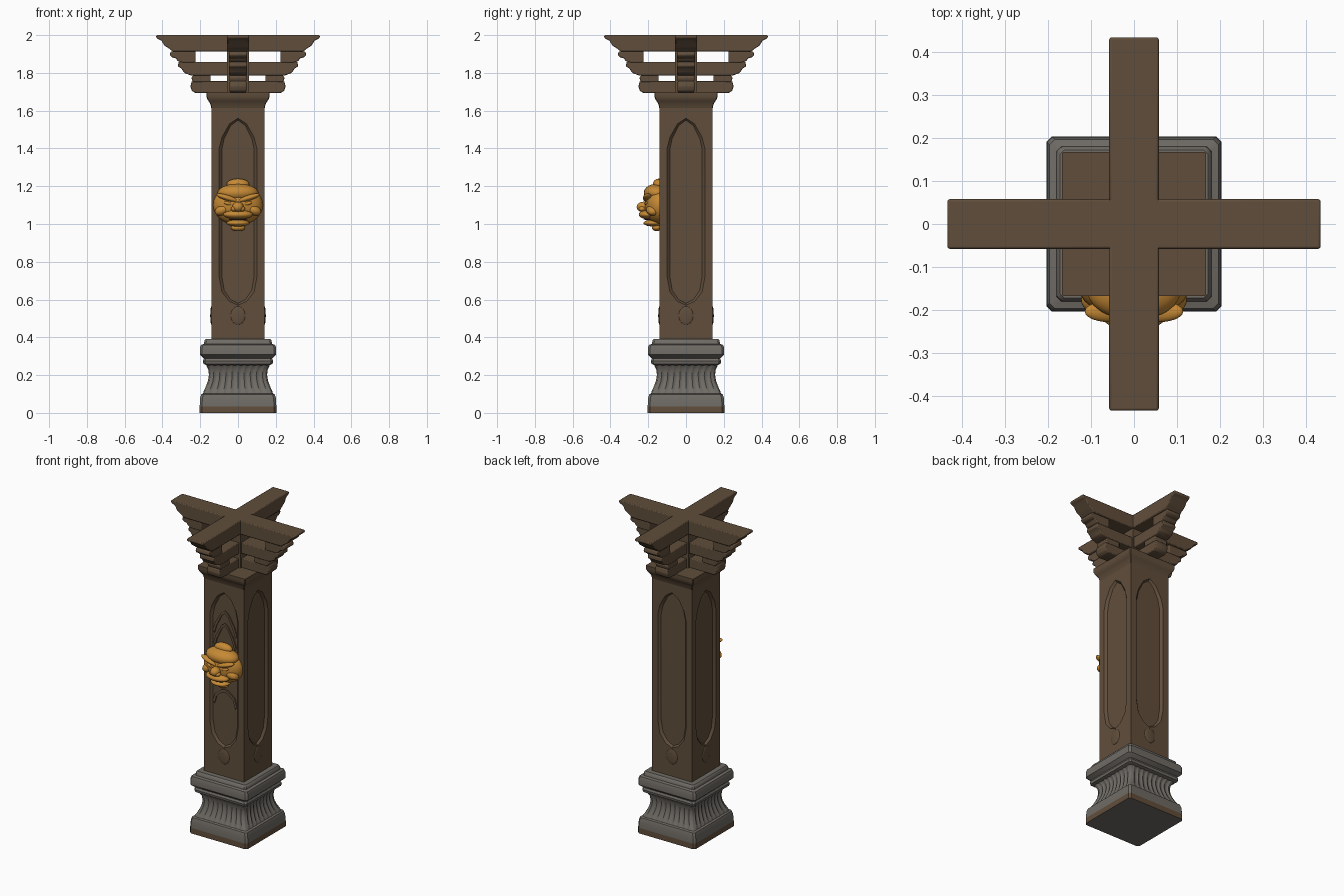
import bpy, bmesh, math
from mathutils import Matrix, Vector

cube = bpy.data.objects.get("Cube")
if cube:
    bpy.data.objects.remove(cube, do_unlink=True)


def material(name, rgb):
    m = bpy.data.materials.new(name)
    m.use_nodes = True
    m.diffuse_color = (*rgb, 1)
    m.node_tree.nodes["Principled BSDF"].inputs["Base Color"].default_value = (*rgb, 1)
    return m


WOOD = material("brown wood", (0.118, 0.076, 0.044))
STONE = material("grey stone", (0.16, 0.147, 0.13))
GOLD = material("gold", (0.56, 0.25, 0.035))


def finish(name, bm, mats, angle=35, bevel=0):
    bmesh.ops.remove_doubles(bm, verts=bm.verts, dist=0.0001)
    bmesh.ops.recalc_face_normals(bm, faces=bm.faces)
    mesh = bpy.data.meshes.new(name)
    bm.to_mesh(mesh)
    bm.free()
    ob = bpy.data.objects.new(name, mesh)
    bpy.context.collection.objects.link(ob)
    for m in mats:
        mesh.materials.append(m)
    if bevel:
        mod = ob.modifiers.new("soft edges", 'BEVEL')
        mod.width, mod.segments, mod.limit_method = bevel, 2, 'ANGLE'
    bpy.ops.object.select_all(action='DESELECT')
    ob.select_set(True)
    bpy.context.view_layer.objects.active = ob
    bpy.ops.object.shade_smooth_by_angle(angle=math.radians(angle))
    return ob


def quarter(k):
    return Matrix.Rotation(k * math.pi / 2, 4, 'Z')


def square_loft(bm, rings, n=1, ribs=0, corner=0.94):
    """Stack of square rings (half width, height, rib depth) with clipped corners."""
    loops = []
    for half, z, depth in rings:
        loop = []
        for k in range(4):
            for i in range(n + 1):
                t = corner * (2 * i / n - 1)
                out = half - depth * abs(math.sin(math.pi * ribs * i / n + math.pi / 2))
                loop.append(bm.verts.new(quarter(k) @ Vector((t * half, -out, z))))
        loops.append(loop)
    for a, b in zip(loops, loops[1:]):
        for i in range(len(a)):
            j = (i + 1) % len(a)
            bm.faces.new((a[i], a[j], b[j], b[i]))
    bm.faces.new(loops[0])
    bm.faces.new(loops[-1])


def prism(bm, outline, half, matrix):
    """Extrude an outline in x and z across the given half thickness."""
    sides = [[bm.verts.new(matrix @ Vector((x, y, z))) for x, z in outline] for y in (-half, half)]
    for s in sides:
        bm.faces.new(s)
    for i in range(len(outline)):
        j = (i + 1) % len(outline)
        bm.faces.new((sides[0][i], sides[0][j], sides[1][j], sides[1][i]))


def blob(bm, centre, size, tilt=0):
    m = Matrix.Translation(centre) @ Matrix.Rotation(tilt, 4, 'Y') @ Matrix.Diagonal((*size, 1))
    bmesh.ops.create_uvsphere(bm, u_segments=24, v_segments=14, radius=1, matrix=m)


# Stone foot, with a worn brown strip round the bottom edge
bm = bmesh.new()
square_loft(bm, [(0.203, 0, 0), (0.203, 0.035, 0), (0.2, 0.08, 0), (0.194, 0.098, 0), (0.18, 0.105, 0)])
for f in bm.faces:
    f.normal_update()
    if abs(f.normal.z) < 0.5 and f.calc_center_median().z < 0.03:
        f.material_index = 1
finish("base_foot", bm, [STONE, WOOD])

# Fluted stone waist
bm = bmesh.new()
square_loft(bm, [(0.185, 0.1, 0), (0.182, 0.115, 0.006), (0.17, 0.14, 0.007), (0.159, 0.17, 0.007),
                 (0.154, 0.2, 0.006), (0.157, 0.23, 0.006), (0.168, 0.252, 0.004), (0.17, 0.258, 0)],
            n=72, ribs=9)
finish("base_waist", bm, [STONE], 50)

# Stone upper mouldings
bm = bmesh.new()
square_loft(bm, [(0.165, 0.252, 0), (0.183, 0.26, 0), (0.186, 0.275, 0), (0.18, 0.288, 0), (0.192, 0.298, 0),
                 (0.202, 0.308, 0), (0.202, 0.345, 0), (0.196, 0.36, 0), (0.18, 0.365, 0), (0.178, 0.382, 0),
                 (0.172, 0.39, 0), (0.13, 0.39, 0)])
finish("base_moulding", bm, [STONE])

# Wooden shaft with a sunken pointed panel on each side
HALF, LOW, HIGH = 0.141, 0.385, 1.64
right_edge = [(0, 0.57), (0.045, 0.59), (0.085, 0.64), (0.1, 0.72),
              (0.1, 1.4), (0.085, 1.46), (0.045, 1.53), (0, 1.56)]
bm = bmesh.new()
for k in range(4):
    def vert(x, y, z):
        return bm.verts.new(quarter(k) @ Vector((x, y, z)))
    floor = []
    for s in (1, -1):
        rim = [vert(s * x, -HALF, z) for x, z in right_edge]
        deep = [vert(s * x * 0.86, -HALF + 0.014, 1.06 + (z - 1.06) * 0.98) for x, z in right_edge]
        border = [vert(0, -HALF, HIGH), vert(s * HALF, -HALF, HIGH),
                  vert(s * HALF, -HALF, LOW), vert(0, -HALF, LOW)]
        bm.faces.new(rim + border)
        for i in range(len(rim) - 1):
            bm.faces.new((rim[i], rim[i + 1], deep[i + 1], deep[i]))
        bm.faces.new(deep)
finish("shaft", bm, [WOOD], 25)

# Small carved bosses below each panel
bm = bmesh.new()
for k in range(4):
    blob(bm, quarter(k) @ Vector((0, -HALF, 0.515)), (0.038 if k % 2 == 0 else 0.006,
                                                     0.006 if k % 2 == 0 else 0.038, 0.048))
finish("panel_bosses", bm, [WOOD])

# Carved arches above and below the mask
bm = bmesh.new()
for z, rise, wide in ((1.27, 0.09, 0.08), (1.35, 0.09, 0.085), (0.9, 0.04, 0.085)):
    outline = [(-wide, z - 0.05), (-wide * 0.8, z), (-wide * 0.3, z + rise * 0.8), (0, z + rise),
               (wide * 0.3, z + rise * 0.8), (wide * 0.8, z), (wide, z - 0.05)]
    inner = [(x * 0.86, h - 0.018) for x, h in reversed(outline)]
    prism(bm, outline + inner, 0.005, Matrix.Translation((0, -HALF + 0.012, 0)))
finish("front_arches", bm, [WOOD])

# Flared wooden capital
bm = bmesh.new()
square_loft(bm, [(0.135, 1.6, 0), (0.142, 1.615, 0), (0.146, 1.635, 0), (0.155, 1.65, 0), (0.162, 1.66, 0),
                 (0.167, 1.675, 0), (0.167, 1.698, 0)], corner=0.98)
finish("capital", bm, [WOOD])

# Crossed bracket arms: stepped beams with scrolled ends and spacer blocks
START = 0.05
tiers = [
    ("top_beams", 0.0575, [(START, 2), (0.433, 2), (0.433, 1.985), (0.405, 1.97), (0.388, 1.943),
                           (0.36, 1.926), (0.345, 1.912), (START, 1.912)]),
    ("upper_blocks", 0.048, [(0.225, 1.914), (0.355, 1.914), (0.362, 1.895), (0.35, 1.882),
                             (0.33, 1.878), (0.318, 1.862), (0.295, 1.854), (0.225, 1.854)]),
    ("middle_beams", 0.048, [(START, 1.858), (0.315, 1.858), (0.318, 1.835), (0.3, 1.823),
                             (0.285, 1.8), (0.25, 1.787), (START, 1.787)]),
    ("lower_blocks", 0.044, [(0.145, 1.79), (0.235, 1.79), (0.247, 1.775), (0.24, 1.752), (0.145, 1.752)]),
    ("lower_beams", 0.044, [(START, 1.756), (0.245, 1.756), (0.252, 1.73), (0.245, 1.706),
                            (0.228, 1.694), (START, 1.694)]),
]
for name, half, outline in tiers:
    bm = bmesh.new()
    for k in range(4):
        prism(bm, outline, half, quarter(k))
    finish(name, bm, [WOOD], 40, 0.005)

# Post where the arms meet
bm = bmesh.new()
prism(bm, [(-0.057, 1.69), (0.057, 1.69), (0.057, 2), (-0.057, 2)], 0.057, Matrix())
finish("bracket_post", bm, [WOOD])

# Gold face mask: dome, crown, nose, muzzle, jaw and paired features
bm = bmesh.new()
blob(bm, (0, -0.14, 1.1), (0.132, 0.08, 0.105))
blob(bm, (0, -0.155, 1.165), (0.108, 0.068, 0.048))
blob(bm, (0, -0.145, 1.21), (0.06, 0.03, 0.03))
blob(bm, (0, -0.225, 1.09), (0.03, 0.036, 0.028))
blob(bm, (0, -0.205, 1.05), (0.078, 0.045, 0.024))
blob(bm, (0, -0.175, 1.005), (0.062, 0.05, 0.018))
blob(bm, (0, -0.155, 0.98), (0.038, 0.025, 0.018))
for s in (1, -1):
    blob(bm, (s * 0.055, -0.203, 1.138), (0.062, 0.025, 0.015), -s * 0.3)
    blob(bm, (s * 0.05, -0.205, 1.108), (0.026, 0.014, 0.01), -s * 0.25)
    blob(bm, (s * 0.08, -0.175, 1.075), (0.045, 0.035, 0.028), s * 0.4)
    blob(bm, (s * 0.02, -0.232, 1.08), (0.018, 0.018, 0.014))
finish("mask", bm, [GOLD], 60)

# Dark gap of the mouth
bm = bmesh.new()
blob(bm, (0, -0.19, 1.026), (0.048, 0.035, 0.006))
finish("mouth", bm, [WOOD])
